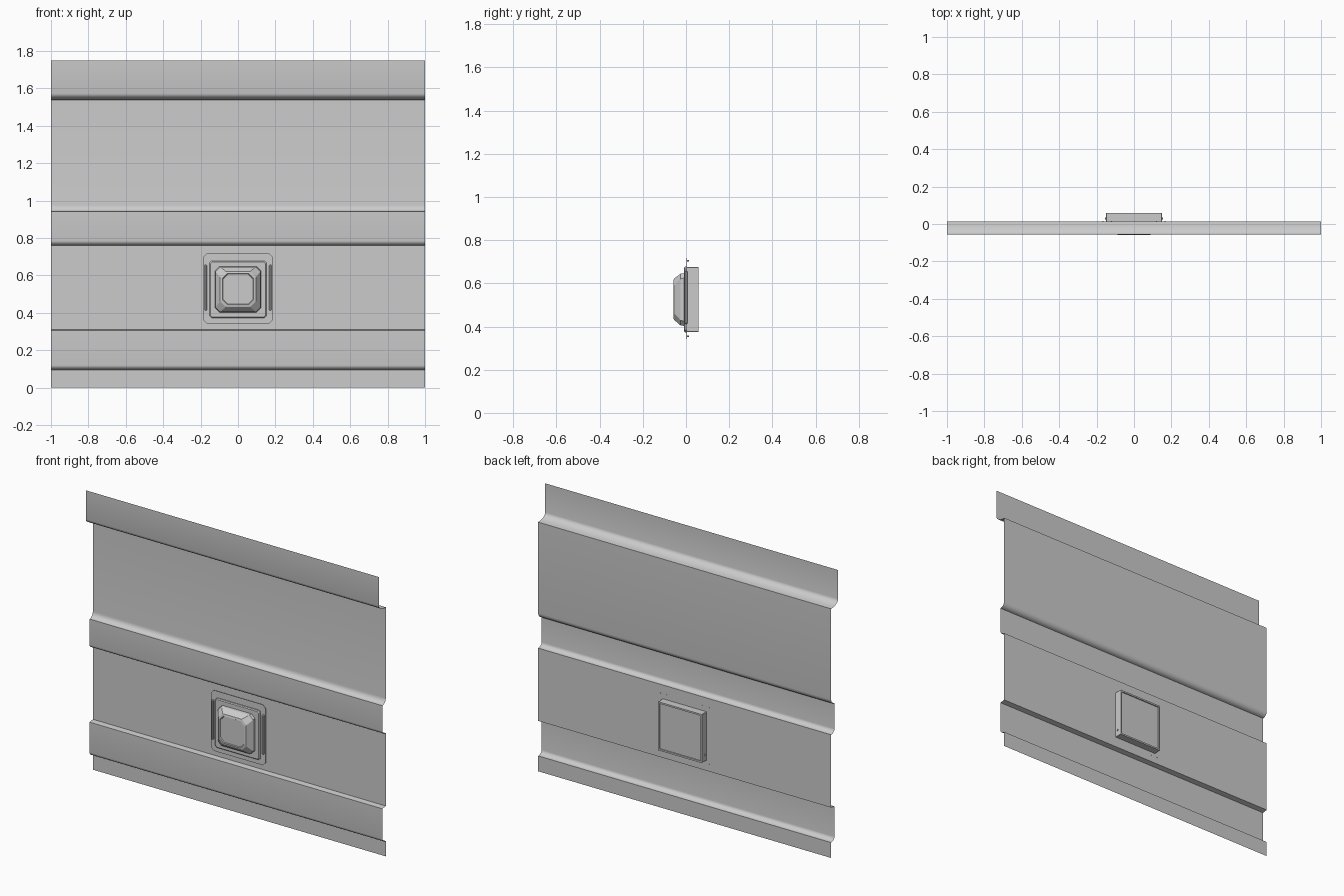
import bpy, bmesh, math
from mathutils import Matrix

cube = bpy.data.objects.get("Cube")
if cube:
    bpy.data.objects.remove(cube, do_unlink=True)

grey = bpy.data.materials.new("plain_grey")
grey.use_nodes = True
colour = (0.6, 0.6, 0.6, 1)
grey.diffuse_color = colour
grey.node_tree.nodes["Principled BSDF"].inputs["Base Color"].default_value = colour


def finish(name, bm, smooth=None, closed=True):
    if closed:
        bmesh.ops.recalc_face_normals(bm, faces=bm.faces)
    mesh = bpy.data.meshes.new(name)
    bm.to_mesh(mesh)
    bm.free()
    mesh.materials.append(grey)
    obj = bpy.data.objects.new(name, mesh)
    bpy.context.collection.objects.link(obj)
    if smooth:
        bpy.ops.object.select_all(action='DESELECT')
        bpy.context.view_layer.objects.active = obj
        obj.select_set(True)
        bpy.ops.object.shade_smooth_by_angle(angle=math.radians(smooth))
    return obj


# Wall sheet: flat panels joined by creased quarter-round steps
BACK, BAND, TOP = 0.013, -0.02, -0.056


def step(y0, z0, y1, z1, n=6):
    """Leaves level at y0, z0 and curves upright into y1, z1."""
    angles = [math.pi / 2 * i / n for i in range(n + 1)]
    return [(y0 + (y1 - y0) * math.sin(a), z0 + (z1 - z0) * (1 - math.cos(a)))
            for a in angles]


profile = [(BACK, 0)]
profile += step(BACK, 0.095, BAND, 0.12)
profile += [(BAND, 0.306), (BACK, 0.311)]
profile += step(BACK, 0.76, BAND, 0.785)
profile += step(BAND, 0.942, BACK, 0.977)
profile += step(BACK, 1.537, TOP, 1.572)
profile += [(TOP, 1.75)]

bm = bmesh.new()
left = [bm.verts.new((-1, y, z)) for y, z in profile]
right = [bm.verts.new((1, y, z)) for y, z in profile]
for i in range(len(profile) - 1):
    bm.faces.new((left[i], right[i], right[i + 1], left[i + 1]))
finish("wall_sheet", bm, smooth=35, closed=False)


# Stacks of chamfered square rings
def loft(name, rings, zc):
    """Rings are (half size, y, corner chamfer, z shift), capped at both ends."""
    bm = bmesh.new()
    loops = []
    for h, y, c, dz in rings:
        k = h - c
        pts = [(h, -k), (h, k), (k, h), (-k, h), (-h, k), (-h, -k), (-k, -h), (k, -h)]
        loops.append([bm.verts.new((x, y, zc + dz + z)) for x, z in pts])
    for a, b in zip(loops, loops[1:]):
        for i in range(8):
            j = (i + 1) % 8
            bm.faces.new((a[i], a[j], b[j], b[i]))
    bm.faces.new(loops[0])
    bm.faces.new(loops[-1])
    return finish(name, bm)


CENTRE = 0.525
loft("back_box", [(0.14, 0.052, 0.002, 0), (0.14, 0.059, 0.002, 0),
                  (0.15, 0.059, 0.002, 0), (0.15, 0.002, 0.002, 0)], CENTRE)

loft("front_bezel", [(0.152, 0.004, 0.01, 0), (0.152, -0.005, 0.01, 0),
                     (0.147, -0.01, 0.01, 0), (0.122, -0.01, 0.022, 0),
                     (0.12, -0.025, 0.024, 0), (0.116, -0.03, 0.026, 0),
                     (0.095, -0.056, 0.03, 0.002), (0.083, -0.059, 0.026, 0.002),
                     (0.08, -0.054, 0.026, 0.002)], CENTRE)

loft("mounting_plate", [(0.187, 0.005, 0.02, 0), (0.187, 0.003, 0.02, 0)], 0.53)


# Slim clips either side of the bezel, and screws
def block(name, centre, size):
    bm = bmesh.new()
    bmesh.ops.create_cube(bm, size=1, matrix=Matrix.Translation(centre)
                          @ Matrix.Diagonal((*size, 1)))
    bmesh.ops.bevel(bm, geom=bm.edges[:], offset=min(size) * 0.3,
                    segments=1, affect='EDGES')
    return finish(name, bm)


def screw(name, centre, radius, depth, axis):
    bm = bmesh.new()
    bmesh.ops.create_cone(bm, cap_ends=True, segments=10, radius1=radius,
                          radius2=radius, depth=depth,
                          matrix=Matrix.Translation(centre)
                          @ Matrix.Rotation(math.pi / 2, 4, axis))
    return finish(name, bm, smooth=35)


for side, s in (("left", 1), ("right", -1)):
    block(f"{side}_clip", (s * 0.173, 0, 0.535), (0.012, 0.014, 0.245))
    screw(f"{side}_box_screw", (s * 0.151, 0.03, 0.415), 0.006, 0.006, 'Y')
    for level, z in (("upper", 0.705), ("lower", 0.355)):
        for spot, x in (("outer", 0.165), ("inner", 0.12)):
            screw(f"{side}_{level}_{spot}_screw", (s * x, 0.01, z), 0.003, 0.01, 'X')
